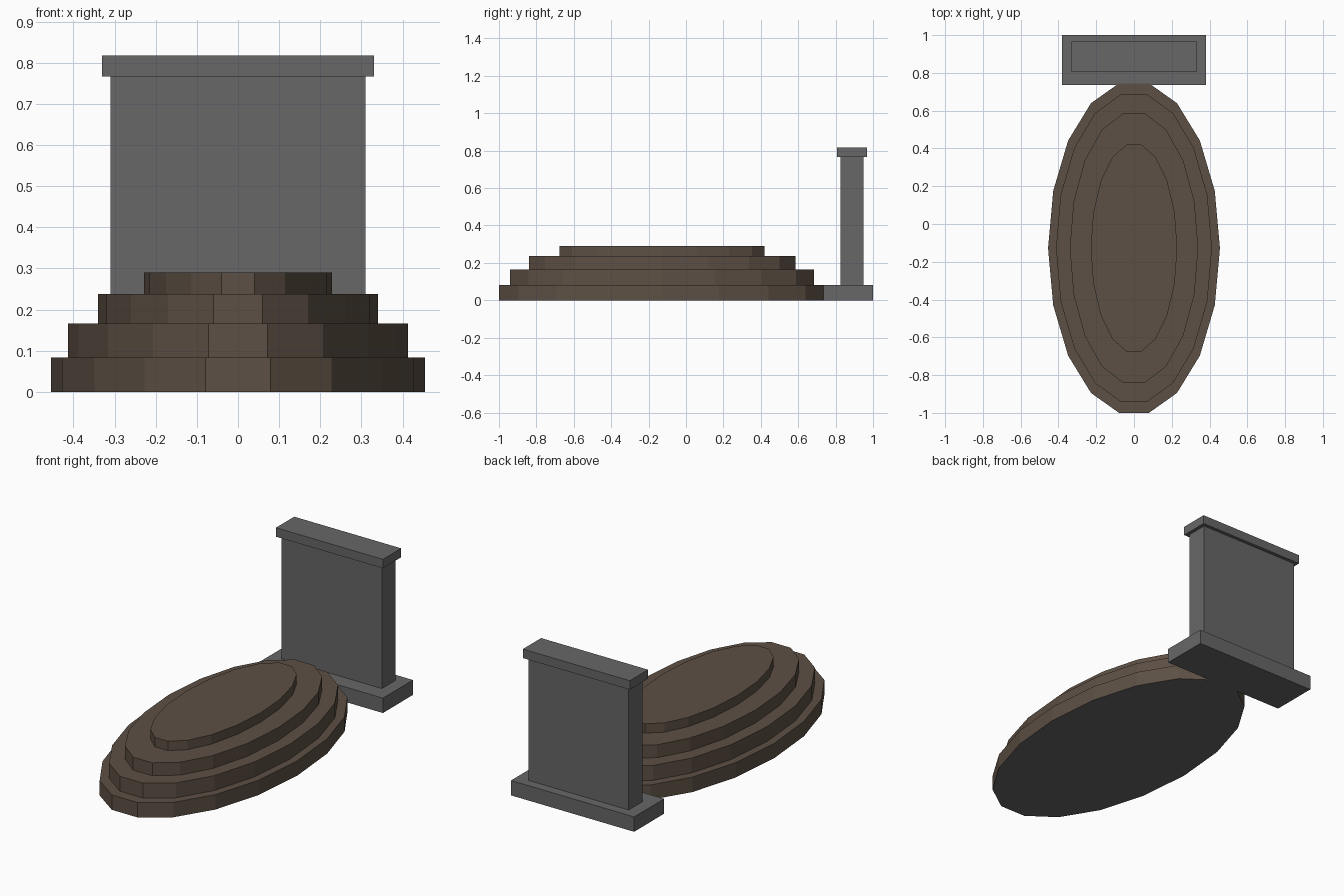
import bpy, bmesh, math

if "Cube" in bpy.data.objects:
    bpy.data.objects.remove(bpy.data.objects["Cube"])


def material(name, rgb):
    m = bpy.data.materials.new(name)
    m.diffuse_color = (*rgb, 1)
    m.use_nodes = True
    m.node_tree.nodes["Principled BSDF"].inputs["Base Color"].default_value = m.diffuse_color
    return m


STONE = material("grey stone", (0.135, 0.135, 0.14))
EARTH = material("brown earth", (0.110, 0.080, 0.058))


def add_object(name, bm, mats):
    me = bpy.data.meshes.new(name)
    bm.to_mesh(me)
    bm.free()
    for m in mats:
        me.materials.append(m)
    ob = bpy.data.objects.new(name, me)
    bpy.context.collection.objects.link(ob)


def block(name, half_x, y0, y1, z0, z1):
    bm = bmesh.new()
    bmesh.ops.create_cube(bm, size=1)
    for v in bm.verts:
        v.co.x *= 2 * half_x
        v.co.y = y1 if v.co.y > 0 else y0
        v.co.z = z1 if v.co.z > 0 else z0
    add_object(name, bm, [STONE])


# Stepped oval mound: one 18-sided shell, each tier (rx, ry, top z)
SIDES, CENTRE_Y = 18, -0.1275
tiers = [(0.455, 0.886, 0.083), (0.413, 0.825, 0.166),
         (0.34, 0.7235, 0.238), (0.229, 0.556, 0.29)]
bm = bmesh.new()
rings = []
z0 = 0
for rx, ry, z1 in tiers:
    for z in (z0, z1):
        rings.append([bm.verts.new((rx * math.cos(2 * math.pi * i / SIDES),
                                    CENTRE_Y + ry * math.sin(2 * math.pi * i / SIDES), z))
                      for i in range(SIDES)])
    z0 = z1
for a, b in zip(rings, rings[1:]):
    for i in range(SIDES):
        j = (i + 1) % SIDES
        bm.faces.new((a[i], a[j], b[j], b[i]))
bm.faces.new(rings[-1])
underside = bm.faces.new(rings[0][::-1])
underside.material_index = 1
add_object("earth_mound", bm, [EARTH, STONE])

# Headstone: plinth, slab and cap
block("headstone_plinth", 0.38, 0.735, 1.0, 0, 0.083)
block("headstone_slab", 0.31, 0.826, 0.948, 0.083, 0.767)
block("headstone_cap", 0.33, 0.806, 0.967, 0.767, 0.817)
